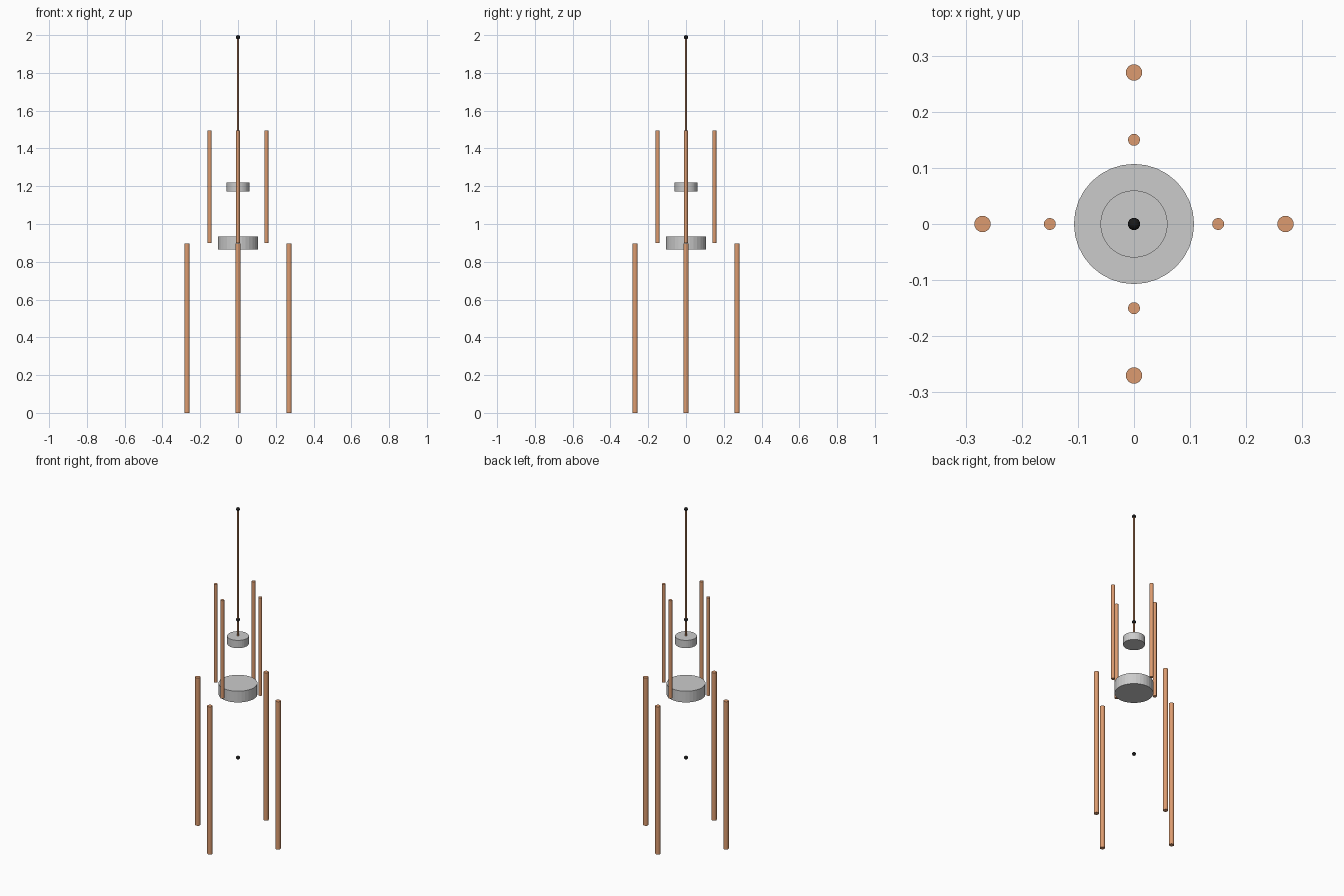
import bpy
from math import cos, sin, pi

if "Cube" in bpy.data.objects:
    bpy.data.objects.remove(bpy.data.objects["Cube"])


def material(name, rgb):
    m = bpy.data.materials.new(name)
    m.diffuse_color = (*rgb, 1)
    m.use_nodes = True
    m.node_tree.nodes["Principled BSDF"].inputs["Base Color"].default_value = m.diffuse_color
    return m


copper = material("copper", (0.72, 0.33, 0.16))
black = material("black", (0.01, 0.01, 0.01))


def finish(name, mat, smooth):
    ob = bpy.context.object
    ob.name = name
    if mat:
        ob.data.materials.append(mat)
    if smooth:
        bpy.ops.object.shade_smooth_by_angle()


def cylinder(name, r, z0, z1, x=0, y=0, sides=32, mat=None, smooth=True):
    bpy.ops.mesh.primitive_cylinder_add(vertices=sides, radius=r, depth=z1 - z0,
                                        location=(x, y, (z0 + z1) / 2))
    finish(name, mat, smooth)


def bead(name, z, r=0.011):
    bpy.ops.mesh.primitive_uv_sphere_add(segments=16, ring_count=10, radius=r,
                                         location=(0, 0, z))
    finish(name, black, True)


def chime_ring(name, ring, r, z0, z1):
    for i in range(4):
        a = i * pi / 2
        cylinder(f"{name}_{i + 1}", r, z0, z1, ring * cos(a), ring * sin(a),
                 mat=copper)


# Two tiers of hanging tubes
chime_ring("upper_tube", 0.15, 0.0105, 0.90, 1.495)
chime_ring("lower_tube", 0.27, 0.0145, 0.0, 0.898)

# Central discs
cylinder("small_disc", 0.06, 1.173, 1.22, smooth=False)
cylinder("large_disc", 0.107, 0.865, 0.933, smooth=False)

# Hanging rod and the three beads on the axis
cylinder("hanging_rod", 0.005, 1.2, 1.99, sides=16, mat=copper)
bead("top_bead", 1.989)
bead("middle_bead", 1.318)
bead("bottom_bead", 0.48)
